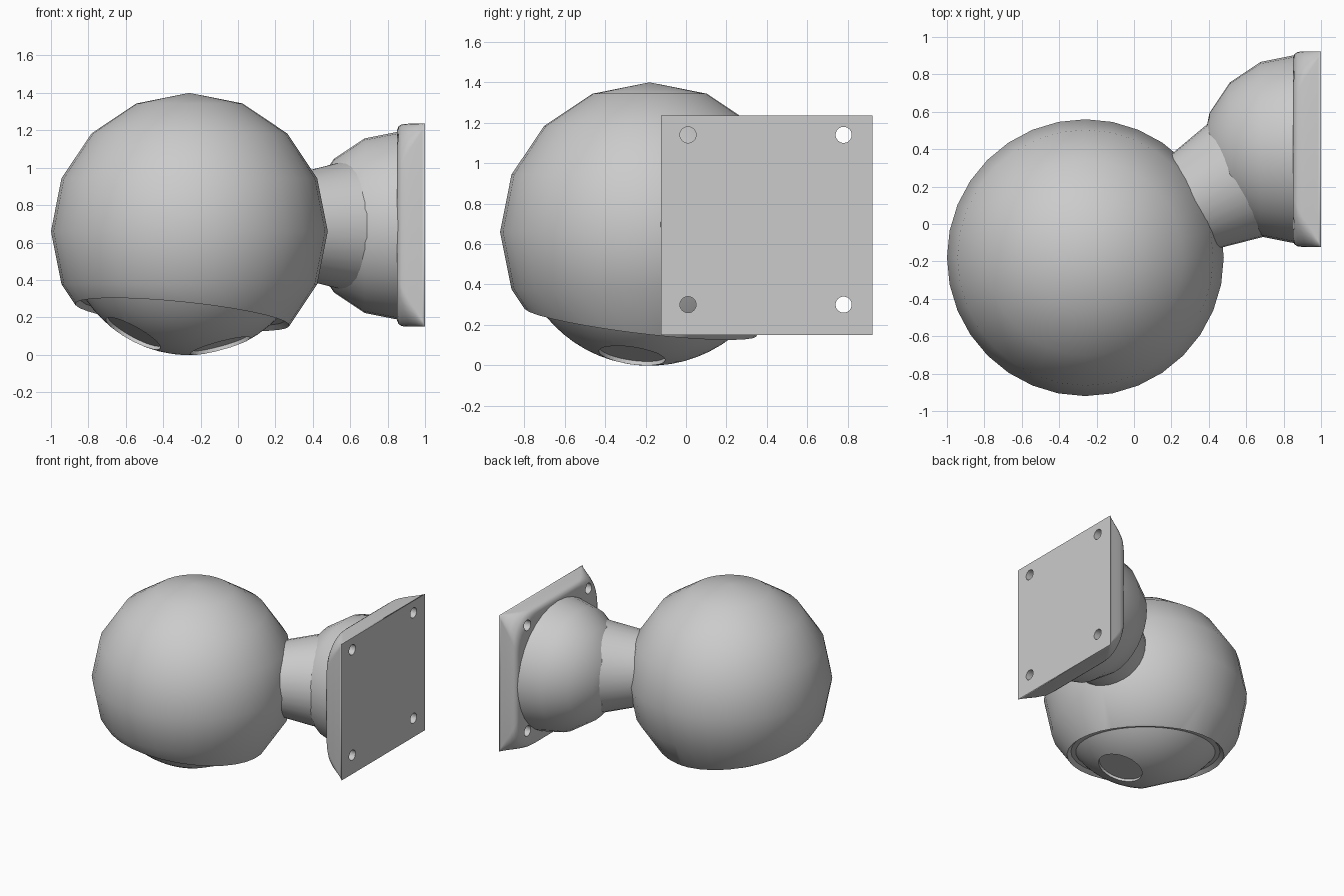
import bpy, bmesh, math
from mathutils import Vector, Matrix

if "Cube" in bpy.data.objects:
    bpy.data.objects.remove(bpy.data.objects["Cube"])

C = Vector((-0.26, -0.18, 0.66))            # centre of the ball housing
M = Vector((0.87, 0.40, 0.69))              # centre of the mount dome
AXIS = Vector((-0.10, -0.12, -1)).normalized()  # opening looks down and forward


def finish(name, bm, smooth=True):
    bmesh.ops.recalc_face_normals(bm, faces=bm.faces)
    me = bpy.data.meshes.new(name)
    bm.to_mesh(me)
    bm.free()
    ob = bpy.data.objects.new(name, me)
    bpy.context.collection.objects.link(ob)
    if smooth:
        bpy.ops.object.select_all(action='DESELECT')
        bpy.context.view_layer.objects.active = ob
        ob.select_set(True)
        bpy.ops.object.shade_smooth_by_angle(angle=math.radians(32))
    return ob


def place(p, direction):
    return Matrix.Translation(p) @ direction.to_track_quat('Z', 'Y').to_matrix().to_4x4()


def cylinder(name, p, direction, r1, r2, depth, segs=32, smooth=True):
    bm = bmesh.new()
    bmesh.ops.create_cone(bm, cap_ends=True, segments=segs, radius1=r1, radius2=r2,
                          depth=depth, matrix=place(p, direction))
    return finish(name, bm, smooth)


def cut(ob, cutter):
    cutter.hide_render = True
    cutter.hide_set(True)
    m = ob.modifiers.new("cut", 'BOOLEAN')
    m.operation, m.object, m.solver = 'DIFFERENCE', cutter, 'EXACT'


# Ball housing: coarse-ringed sphere, sliced open underneath with a stepped rim
bm = bmesh.new()
bmesh.ops.create_uvsphere(bm, u_segments=32, v_segments=8, radius=0.74,
                          matrix=Matrix.Translation(C))
mid = C + AXIS * 0.45
bmesh.ops.bisect_plane(bm, geom=bm.verts[:] + bm.edges[:] + bm.faces[:], dist=1e-5,
                       plane_co=mid, plane_no=AXIS, clear_outer=True)
for scale, sink in ((0.95, 0.025), (0.84, 0.0)):
    rim = [e for e in bm.edges if e.is_boundary]
    new = bmesh.ops.extrude_edge_only(bm, edges=rim)['geom']
    for v in (g for g in new if isinstance(g, bmesh.types.BMVert)):
        off = v.co - mid
        axial = AXIS * off.dot(AXIS)
        v.co = mid + (off - axial) * scale + axial - AXIS * sink
finish("ball_housing", bm)

# Inner ball with two round lamp pockets
bm = bmesh.new()
bmesh.ops.create_uvsphere(bm, u_segments=64, v_segments=32, radius=0.662, matrix=place(C, AXIS))
ball = finish("inner_ball", bm)
for i, d in enumerate((Vector((0.17, -0.09, -0.63)), Vector((-0.31, -0.15, -0.563)))):
    d.normalize()
    cut(ball, cylinder(f"pocket_cutter_{i}", C + d * 0.72, d, 0.165, 0.165, 0.20, 48, False))

# Flared neck between housing and mount
d = (Vector((M.x, M.y, 0)) - Vector((C.x, C.y, 0))).normalized()
start = Vector((C.x, C.y, M.z))
cylinder("neck", start + d * 0.765, d, 0.268, 0.343, 0.33)

# Mount dome: half sphere with its pole towards the housing
bm = bmesh.new()
bmesh.ops.create_uvsphere(bm, u_segments=32, v_segments=8, radius=0.505,
                          matrix=place(M, Vector((-1, 0, 0))))
bmesh.ops.bisect_plane(bm, geom=bm.verts[:] + bm.edges[:] + bm.faces[:], dist=1e-5,
                       plane_co=M, plane_no=(1, 0, 0), clear_outer=True)
finish("mount_dome", bm)

# Wall plate: square back, corners getting rounder towards the front
HY, HZ, N = 0.523, 0.5425, 8
bm = bmesh.new()
loops = []
for x, inset, r in ((1, 0, 0), (0.985, 0, 0.035), (0.95, 0, 0.09), (0.91, 0, 0.15),
                    (0.875, 0.003, 0.21), (0.858, 0.014, 0.24), (0.85, 0.035, 0.25)):
    loop = []
    for q, (sy, sz) in enumerate(((1, 1), (-1, 1), (-1, -1), (1, -1))):
        for k in range(N + 1):
            a = math.pi / 2 * (q + k / N)
            loop.append(bm.verts.new((x, M.y + sy * (HY - inset - r) + r * math.cos(a),
                                      0.6925 + sz * (HZ - inset - r) + r * math.sin(a))))
    loops.append(loop)
for a, b in zip(loops, loops[1:]):
    for i in range(len(a)):
        j = (i + 1) % len(a)
        bm.faces.new((a[i], a[j], b[j], b[i]))
bm.faces.new(loops[0])
bm.faces.new(loops[-1])
bmesh.ops.remove_doubles(bm, verts=bm.verts, dist=1e-5)
plate = finish("wall_plate", bm)

# Screw holes
for i, (y, z) in enumerate(((0.01, 0.30), (0.78, 0.30), (0.01, 1.14), (0.78, 1.14))):
    cut(plate, cylinder(f"hole_cutter_{i}", Vector((0.92, y, z)), Vector((1, 0, 0)),
                        0.04, 0.04, 0.4, 24, False))
